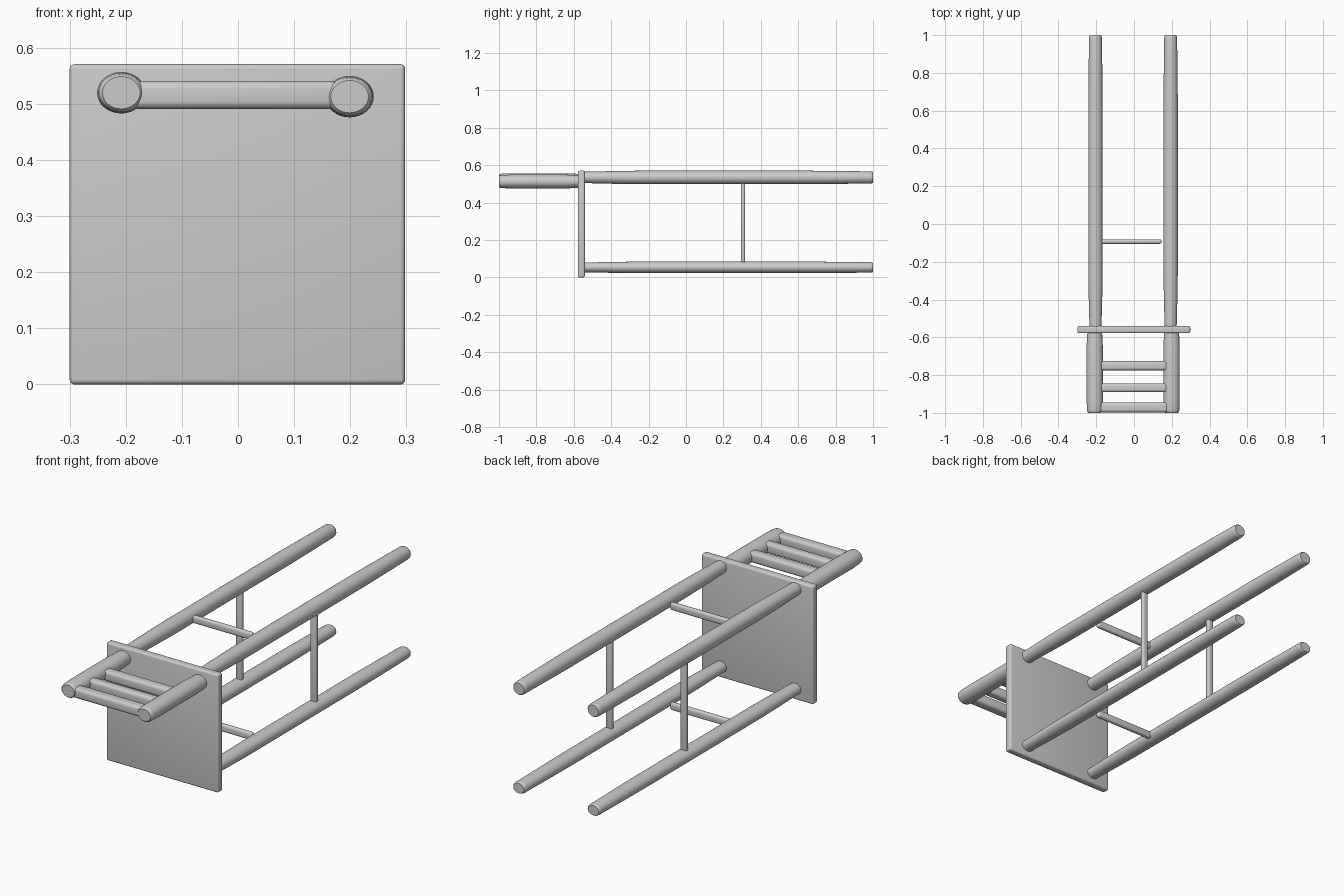
import bpy, bmesh, math
from mathutils import Vector

if "Cube" in bpy.data.objects:
    bpy.data.objects.remove(bpy.data.objects["Cube"])


def finish(name, bm):
    bmesh.ops.recalc_face_normals(bm, faces=bm.faces)
    mesh = bpy.data.meshes.new(name)
    bm.to_mesh(mesh)
    bm.free()
    ob = bpy.data.objects.new(name, mesh)
    bpy.context.collection.objects.link(ob)
    bpy.context.view_layer.objects.active = ob
    for o in bpy.context.selected_objects:
        o.select_set(False)
    ob.select_set(True)
    bpy.ops.object.shade_smooth_by_angle(angle=math.radians(35))
    return ob


def turned_pole(name, x, z, rx, rz, profile, sides=32):
    """Elliptical pole along y; profile holds (y, radius factor)."""
    bm = bmesh.new()
    rings = []
    for y, f in profile:
        rings.append([bm.verts.new((x + rx * f * math.cos(2 * math.pi * i / sides), y,
                                    z + rz * f * math.sin(2 * math.pi * i / sides)))
                      for i in range(sides)])
    for a, b in zip(rings, rings[1:]):
        for i in range(sides):
            j = (i + 1) % sides
            bm.faces.new((a[i], a[j], b[j], b[i]))
    bm.faces.new(rings[0])
    bm.faces.new(rings[-1])
    return finish(name, bm)


def rounded_bar(name, lo, hi, bevel):
    """Box between two corners with rounded edges."""
    lo, hi = Vector(lo), Vector(hi)
    bm = bmesh.new()
    bmesh.ops.create_cube(bm, size=1)
    for v in bm.verts:
        v.co = (lo + hi) / 2 + v.co * (hi - lo)
    bmesh.ops.bevel(bm, geom=bm.edges[:], offset=bevel, segments=4,
                    profile=0.5, affect='EDGES')
    return finish(name, bm)


# Seat panel
rounded_bar("seat", (-0.3, -0.578, 0), (0.298, -0.541, 0.571), 0.009)

# Four legs, slightly tapered at both ends
leg_profile = [(-0.55, 0.84), (-0.51, 0.86), (-0.38, 0.95), (-0.25, 1.0), (0.65, 1.0),
               (0.8, 0.96), (0.985, 0.9), (0.995, 0.86), (1.0, 0.76)]
leg_x = {"left": -0.204, "right": 0.194}
for side, x in leg_x.items():
    turned_pole(side + "_back_leg", x, 0.535, 0.038, 0.036, leg_profile)
    turned_pole(side + "_front_leg", x, 0.054, 0.038, 0.031, leg_profile)
    # Side stretcher joining front and back legs
    rounded_bar(side + "_side_stretcher", (x - 0.016, 0.294, 0.075),
                (x + 0.016, 0.316, 0.51), 0.009)

# Cross stretchers between left and right legs
for label, z in (("back", 0.533), ("front", 0.05)):
    rounded_bar(label + "_cross_stretcher", (-0.175, -0.105, z - 0.018),
                (0.146, -0.081, z + 0.018), 0.01)

# Backrest posts
post_profile = [(-1.0, 0.78), (-0.995, 0.9), (-0.985, 0.95), (-0.93, 1.0), (-0.65, 1.0),
                (-0.6, 0.95), (-0.57, 0.9)]
for side, x, z in (("left", -0.208, 0.52), ("right", 0.199, 0.513)):
    turned_pole(side + "_back_post", x, z, 0.043, 0.037, post_profile)

# Backrest rails
for i, (y0, y1) in enumerate(((-0.997, -0.945), (-0.89, -0.845), (-0.775, -0.726))):
    rounded_bar(f"back_rail_{i + 1}", (-0.19, y0, 0.491), (0.18, y1, 0.541), 0.014)
